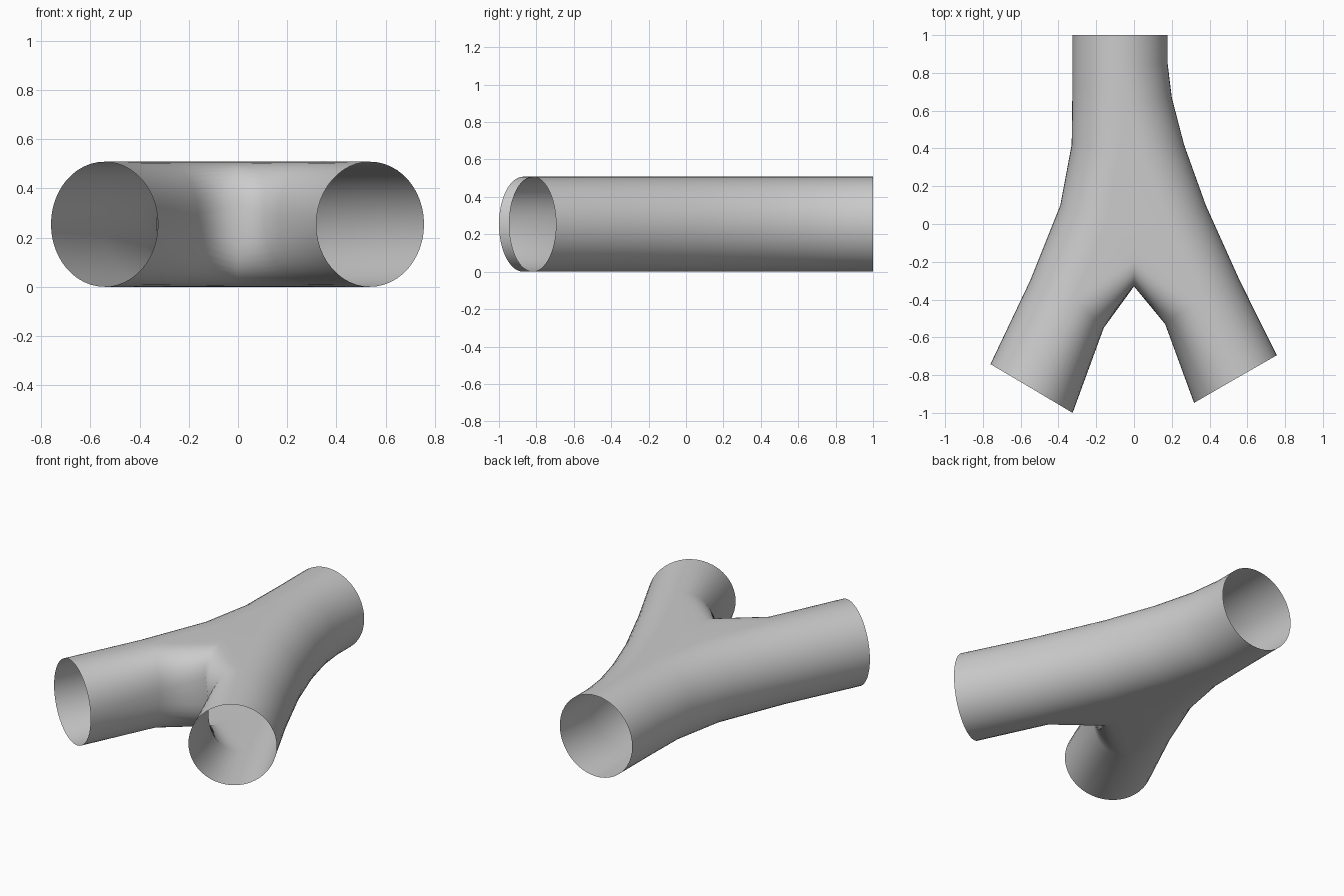
import bpy, bmesh
from math import sin, cos, pi

if "Cube" in bpy.data.objects:
    bpy.data.objects.remove(bpy.data.objects["Cube"])

R = 0.254      # pipe radius, also the height of the centre plane
SEG = 24       # segments per half section

# Stations: silhouette point (x, y), crest point (x, y), section squareness
left = [(-.326, 1, -.073, 1, 2), (-.326, .85, -.073, .84, 2), (-.326, .72, -.073, .72, 2),
        (-.33, .42, -.079, .394, 2), (-.39, .1, -.148, .026, 2),
        (-.55, -.3, -.319, -.403, 2), (-.76, -.742, -.543, -.87, 2)]
right = [(.178, 1, -.073, 1, 2), (.178, .85, -.073, .84, 2), (.2, .67, -.048, .622, 2),
         (.265, .42, .023, .346, 2), (.38, .1, .145, .005, 2),
         (.56, -.3, .331, -.407, 2), (.756, -.695, .537, -.82, 2)]
crotch = [(-.325, -1, -.543, -.87, 2), (-.16, -.55, -.319, -.403, 2.3),
          (0, -.33, 0, -.13, 3.6),
          (.165, -.53, .331, -.407, 2.3), (.318, -.947, .537, -.82, 2)]

bm = bmesh.new()


def power(v, e):
    return (abs(v) ** e) * (1 if v >= 0 else -1)


def half_tube(stations):
    """Skin a half tube from the top crest round to the bottom crest."""
    rings = []
    for ox, oy, cx, cy, n in stations:
        ring = []
        for i in range(SEG + 1):
            a = pi / 2 - pi * i / SEG
            k = 0 if i in (0, SEG) else power(cos(a), 2 / n)
            ring.append(bm.verts.new((cx + (ox - cx) * k, cy + (oy - cy) * k,
                                      R + R * power(sin(a), 2 / n))))
        rings.append(ring)
    for a, b in zip(rings, rings[1:]):
        for i in range(SEG):
            bm.faces.new((a[i], a[i + 1], b[i + 1], b[i]))


# Outer sides of the two branches and the inside of the fork
for path in (left, right, crotch):
    half_tube(path)

# Flat webs joining the crests, above and below
web = [s[2:4] for s in left[1:6]] + [crotch[2][2:4]] + [s[2:4] for s in right[5:1:-1]]
for z in (0, 2 * R):
    bm.faces.new([bm.verts.new((x, y, z)) for x, y in web])

bmesh.ops.remove_doubles(bm, verts=bm.verts, dist=0.0005)
bmesh.ops.triangulate(bm, faces=[f for f in bm.faces if len(f.verts) > 4])
bmesh.ops.recalc_face_normals(bm, faces=bm.faces)
mesh = bpy.data.meshes.new("forked_pipe")
bm.to_mesh(mesh)
bm.free()
pipe = bpy.data.objects.new("forked_pipe", mesh)
bpy.context.collection.objects.link(pipe)

# Smooth shading
for p in mesh.polygons:
    p.use_smooth = True
